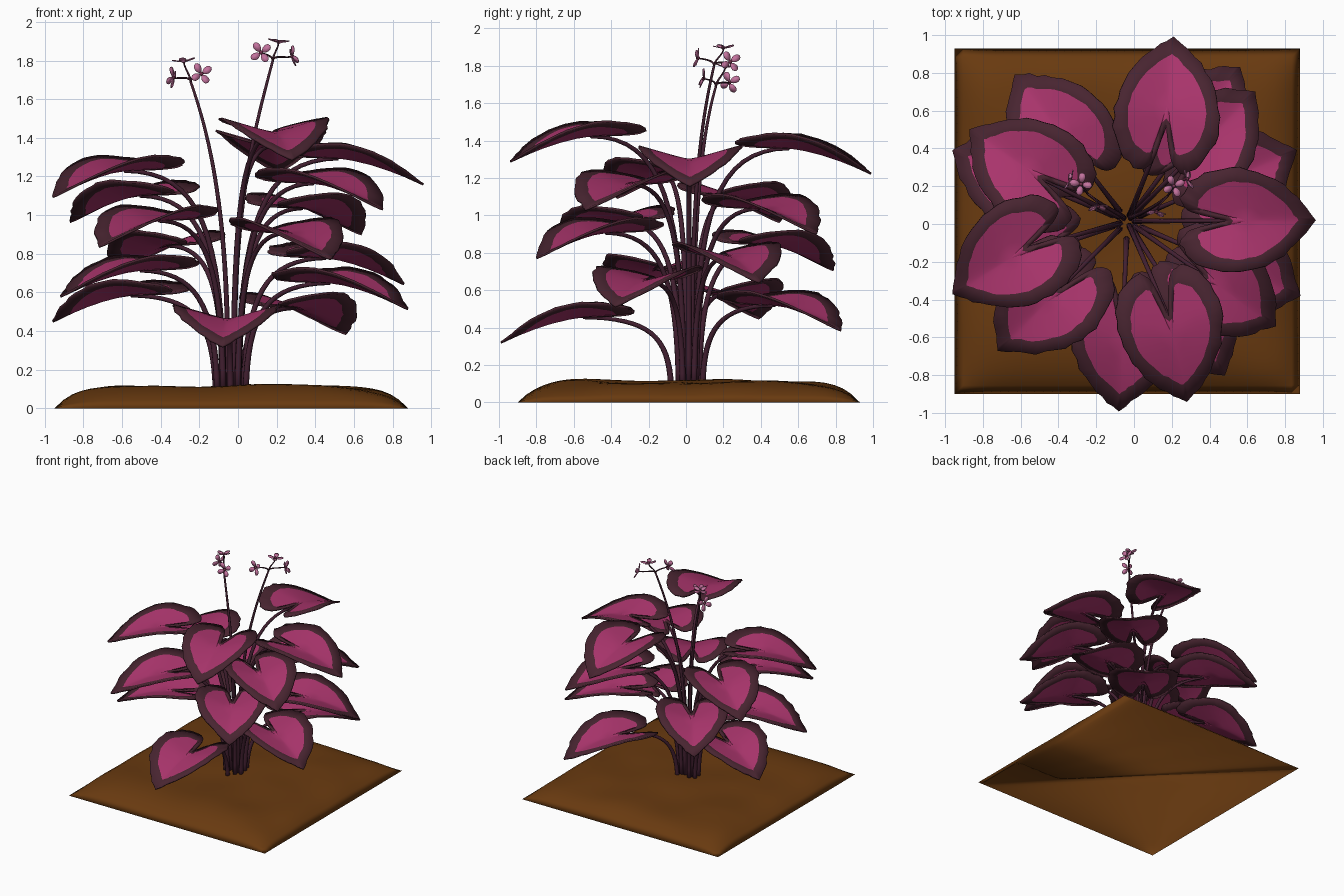
import bpy, bmesh, math, random
from mathutils import Vector, noise

if "Cube" in bpy.data.objects:
    bpy.data.objects.remove(bpy.data.objects["Cube"])

random.seed(4)
CX, CY = -0.035, 0.015          # plant centre


def material(name, rgb):
    m = bpy.data.materials.new(name)
    m.diffuse_color = (*rgb, 1)
    m.use_nodes = True
    m.node_tree.nodes["Principled BSDF"].inputs["Base Color"].default_value = m.diffuse_color
    return m


LEAF = material("leaf magenta", (0.40, 0.035, 0.15))
RIM = material("leaf dark rim", (0.065, 0.018, 0.03))
STEM = material("stem dark purple", (0.055, 0.014, 0.03))
SOIL = material("soil brown", (0.14, 0.042, 0.005))
PETAL = material("petal pink", (0.55, 0.17, 0.34))
HEART = material("flower centre", (0.16, 0.03, 0.07))


def finish(bm, name, mats):
    bmesh.ops.recalc_face_normals(bm, faces=bm.faces)
    me = bpy.data.meshes.new(name)
    bm.to_mesh(me)
    bm.free()
    for m in mats:
        me.materials.append(m)
    for p in me.polygons:
        p.use_smooth = True
    ob = bpy.data.objects.new(name, me)
    bpy.context.collection.objects.link(ob)
    return ob


def bezier(a, b, c, d, n=16):
    out = []
    for i in range(n + 1):
        t = i / n
        s = 1 - t
        out.append(a * s**3 + b * 3 * s * s * t + c * 3 * s * t * t + d * t**3)
    return out


def tube(bm, pts, r0, r1, sides=8):
    rings = []
    for i, p in enumerate(pts):
        t = (pts[min(i + 1, len(pts) - 1)] - pts[max(i - 1, 0)]).normalized()
        x = t.cross(Vector((0.31, 0.95, 0.02))).normalized()
        y = t.cross(x)
        r = r0 + (r1 - r0) * i / (len(pts) - 1)
        ang = [2 * math.pi * k / sides for k in range(sides)]
        rings.append([bm.verts.new(p + x * r * math.cos(a) + y * r * math.sin(a)) for a in ang])
    for a, b in zip(rings, rings[1:]):
        for k in range(sides):
            bm.faces.new((a[k], a[(k + 1) % sides], b[(k + 1) % sides], b[k]))
    bm.faces.new(rings[0])
    bm.faces.new(rings[-1])


# Soil mound: square pad, falling to zero at its edges
bm = bmesh.new()
bmesh.ops.create_grid(bm, x_segments=40, y_segments=40, size=1)
for v in bm.verts:
    a, b = v.co.x, v.co.y
    h = 0.112 * (1 - abs(a)**9) * (1 - abs(b)**9)
    h *= 1 + 0.22 * noise.noise(Vector((a * 2.2, b * 2.2, 3.1)))
    v.co = (CX + a * 0.915, CY + b * 0.915, h)
edge = [e for e in bm.edges if e.is_boundary]
bmesh.ops.holes_fill(bm, edges=edge, sides=0)
soil = finish(bm, "soil_mound", [SOIL])
soil.data.shade_smooth()

# Heart-shaped half outline: u along the midrib from the stalk joint, v sideways
HALF = [(0, 0), (-0.12, 0.025), (-0.22, 0.06), (-0.25, 0.12), (-0.20, 0.205),
        (-0.08, 0.265), (0.06, 0.277), (0.20, 0.24), (0.33, 0.155), (0.41, 0.065), (0.46, 0)]


def smooth_half():
    p = [Vector(q) for q in HALF]
    out = []
    for i in range(len(p) - 1):
        a, b, c, d = p[max(i - 1, 0)], p[i], p[i + 1], p[min(i + 2, len(p) - 1)]
        for k in range(3):
            t = k / 3
            out.append(0.5 * (2 * b + (c - a) * t + (2 * a - 5 * b + 4 * c - d) * t * t
                              + (3 * b - a - 3 * c + d) * t**3))
    return out + [p[-1]]


half = smooth_half()
OUTLINE = half + [Vector((q.x, -q.y)) for q in reversed(half[1:-1])]
MID = Vector((0.1, 0))


def leaf(name, joint, yaw):
    bm = bmesh.new()
    d = Vector((math.cos(yaw), math.sin(yaw), 0))
    s = Vector((-d.y, d.x, 0))

    def place(q):
        u, v = q
        z = 0.29 * (math.sqrt(v * v + 0.0009) - 0.03)      # V fold
        z -= 0.14 * (max(u, 0) / 0.46)**1.6                # drooping tip
        return bm.verts.new(joint + d * u + s * v + Vector((0, 0, z)))

    outer, inner = [], []
    for q in OUTLINE:
        wob = random.uniform(-0.03, 0.03) if abs(q.y) > 0.06 else 0
        outer.append(MID + (q - MID) * (1 + wob))
        w = MID + (q - MID) * random.uniform(0.73, 0.76)
        if q.x < 0 and abs(q.y) < 0.1:                     # keep a rim along the notch
            w.y = math.copysign(max(abs(w.y), 0.27 * (MID.x - w.x)), q.y)
        inner.append(w)
    rings = [[place(MID + (w - MID) * f) for w in inner] for f in (0.35, 0.7, 1)]
    rings.append([place(q) for q in outer])
    n = len(outer)
    hub = place(MID)
    for k in range(n):
        j = (k + 1) % n
        bm.faces.new((hub, rings[0][k], rings[0][j]))
        for r in range(3):
            f = bm.faces.new((rings[r][k], rings[r + 1][k], rings[r + 1][j], rings[r][j]))
            f.material_index = int(r == 2)
    ob = finish(bm, name, [LEAF, RIM])
    mod = ob.modifiers.new("thickness", 'SOLIDIFY')
    mod.thickness = 0.012
    mod.offset = 0


# Leaves from lowest to highest: tip x, tip y, twist in degrees
TIPS = [(-0.08, -0.99, 0), (0.56, 0.83, 0), (-0.96, 0.39, 0), (0.88, -0.38, 0),
        (-0.92, -0.30, 0), (0.86, 0.39, 0), (-0.63, 0.79, 0), (0.48, -0.80, 0),
        (-0.72, -0.67, 0), (0.64, 0.70, 0), (-0.87, 0.50, -4), (0.75, -0.54, 0),
        (-0.96, -0.37, 9), (0.96, 0.02, 0), (0.21, 0.99, 9), (0.28, -0.94, -6)]
bm_st = bmesh.new()
for i, (tx, ty, twist) in enumerate(TIPS):
    yaw = math.atan2(ty - CY, tx - CX) + math.radians(twist)
    z = 0.33 + i * 0.0645 + 0.13
    joint = Vector((tx - 0.46 * math.cos(yaw), ty - 0.46 * math.sin(yaw), z))
    leaf(f"leaf_{i + 1}", joint, yaw)
    # Arching leaf stalk
    flat = Vector((joint.x - CX, joint.y - CY, 0))
    out = flat.normalized()
    r0 = 0.095 - 0.0045 * i
    c = Vector((CX, CY, 0))
    tube(bm_st, bezier(c + out * r0 + Vector((0, 0, 0.08)),
                       c + out * (r0 + 0.01) + Vector((0, 0, 0.1 + 0.72 * (z - 0.1))),
                       c + out * (r0 + 0.12) + Vector((0, 0, z - 0.01)),
                       joint + out * 0.02 + Vector((0, 0, -0.005))), 0.017, 0.010)
finish(bm_st, "leaf_stalks", [STEM])


def flower(name, pos, facing):
    n = Vector(facing).normalized()
    x = n.cross(Vector((0.2, 0.3, 0.93))).normalized()
    y = n.cross(x)
    bm = bmesh.new()
    for k in range(4):                                     # four round petals
        a = math.radians(45 + 90 * k)
        d = x * math.cos(a) + y * math.sin(a)
        s = n.cross(d)
        loop = []
        for m in range(12):
            t = 2 * math.pi * m / 12
            l = 0.034 - 0.026 * math.cos(t)
            w = 0.019 * math.sin(t) * (0.75 + 9 * l * 0.7)
            loop.append(bm.verts.new(pos + d * l + s * w + n * (0.25 * l)))
        bm.faces.new(loop)
    ext = bmesh.ops.extrude_face_region(bm, geom=bm.faces[:])
    bmesh.ops.translate(bm, verts=[g for g in ext["geom"] if isinstance(g, bmesh.types.BMVert)],
                        vec=n * 0.005)
    count = len(bm.faces)
    ball = bmesh.ops.create_icosphere(bm, subdivisions=2, radius=0.011)
    bmesh.ops.translate(bm, verts=ball["verts"], vec=pos + n * 0.006)
    bm.faces.ensure_lookup_table()
    for f in bm.faces[count:]:
        f.material_index = 1
    finish(bm, name, [PETAL, HEART])


# Two flower stalks, each branching to three flowers
STALKS = [
    ((-0.055, 0.03), (-0.04, 0.04, 1.0), (-0.15, 0.08, 1.42), (-0.245, 0.16, 1.69),
     [((-0.19, 0.10, 1.73), (0.1, -1, 0.25)), ((-0.28, 0.21, 1.79), (-0.1, 0.1, 1)),
      ((-0.33, 0.23, 1.71), (-1, 0.4, 0.15))]),
    ((-0.015, 0.03), (-0.04, 0.03, 1.0), (0.08, 0.06, 1.42), (0.18, 0.15, 1.80),
     [((0.12, 0.07, 1.84), (-0.15, -1, 0.2)), ((0.21, 0.20, 1.89), (0.1, 0, 1)),
      ((0.275, 0.235, 1.82), (1, 0.3, 0.3))]),
]
bm_fl = bmesh.new()
num = 0
for base, c1, c2, top, flowers in STALKS:
    top = Vector(top)
    tube(bm_fl, bezier(Vector((*base, 0.08)), Vector(c1), Vector(c2), top, 22), 0.015, 0.007)
    for pos, facing in flowers:
        num += 1
        pos = Vector(pos)
        n = Vector(facing).normalized()
        tube(bm_fl, bezier(top, top + Vector((0, 0, 0.03)), pos - n * 0.03, pos, 8), 0.006, 0.004, 6)
        flower(f"flower_{num}", pos, facing)
finish(bm_fl, "flower_stalks", [STEM])
